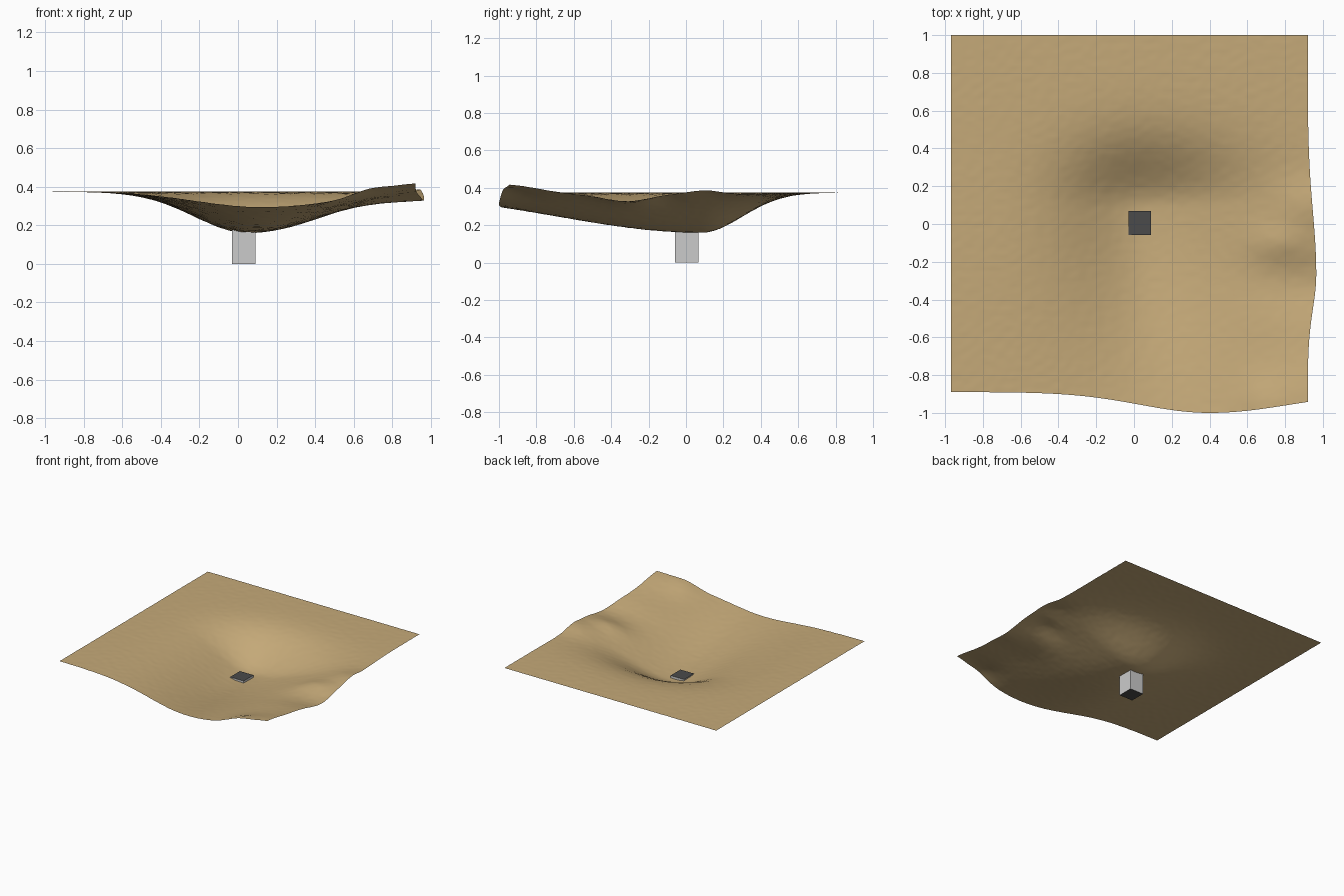
import bpy, bmesh
from math import exp
from mathutils import Vector, noise

if "Cube" in bpy.data.objects:
    bpy.data.objects.remove(bpy.data.objects["Cube"])

N = 110  # sheet subdivisions per side


def material(name, rgb):
    m = bpy.data.materials.new(name)
    m.diffuse_color = (*rgb, 1)
    m.use_nodes = True
    m.node_tree.nodes["Principled BSDF"].inputs["Base Color"].default_value = m.diffuse_color
    return m


def bell(t, lo, hi):
    """Smooth hump with different widths on its two sides."""
    return exp(-(t / (lo if t < 0 else hi)) ** 2)


# Sculpt strokes: x, y, height, x radius, y radius
STROKES = [
    (0.93, 0.10, 0.026, 0.20, 0.13),    # knoll on the right edge
    (0.76, -0.10, 0.022, 0.15, 0.10),   # its spur
    (0.97, -0.32, -0.034, 0.32, 0.16),  # gully beside it
    (0.93, -0.97, 0.050, 0.20, 0.26),   # front right corner
    (0.68, -0.97, 0.032, 0.13, 0.16),   # front shoulder
]


def height(x, y):
    # asymmetric basin opening into a valley towards the front
    f = max(0, min(1, (0.08 - y) / 1.05))
    wx = 0.39 + 0.11 * f
    d = 0.215 * bell(x - 0.05 - 0.12 * f, wx, 0.55 - 0.05 * f) \
        * bell(y - 0.08, 1.07, 0.31)
    z = 0.375 - d
    for sx, sy, h, rx, ry in STROKES:
        z += h * exp(-((x - sx) / rx) ** 2 - ((y - sy) / ry) ** 2)
    # fine sand ripples, flat at the far rim
    return z + 0.0015 * noise.noise(Vector((x * 22, y * 34, 0)))


# Sand sheet with bulging front and right edges
bm = bmesh.new()
grid = []
for j in range(N + 1):
    row = []
    for i in range(N + 1):
        u, v = i / N, j / N
        x, y = -0.97 + 1.89 * u, -0.89 + 1.89 * v
        px = x + u ** 3 * 0.045 * bell(y + 0.25, 0.25, 0.45)
        py = y - (1 - v) ** 3 * 0.11 * bell(x - 0.4, 0.52, 0.6)
        row.append(bm.verts.new((px, py, height(px, py))))
    grid.append(row)
for j in range(N):
    for i in range(N):
        bm.faces.new((grid[j][i], grid[j][i + 1],
                      grid[j + 1][i + 1], grid[j + 1][i])).smooth = True
mesh = bpy.data.meshes.new("sand_sheet")
bm.to_mesh(mesh)
bm.free()
mesh.materials.append(material("sand", (0.56, 0.40, 0.19)))
bpy.context.collection.objects.link(bpy.data.objects.new("sand_sheet", mesh))

# Square post under the basin, dark caps and pale sides
bpy.ops.mesh.primitive_cube_add(size=1, location=(0.03, 0.005, 0.09))
post = bpy.context.object
post.name = "post"
post.scale = (0.12, 0.125, 0.18)
post.data.materials.append(material("pale_grey", (0.6, 0.6, 0.6)))
post.data.materials.append(material("dark_grey", (0.07, 0.07, 0.07)))
for p in post.data.polygons:
    p.material_index = int(abs(p.normal.z) > 0.5)
